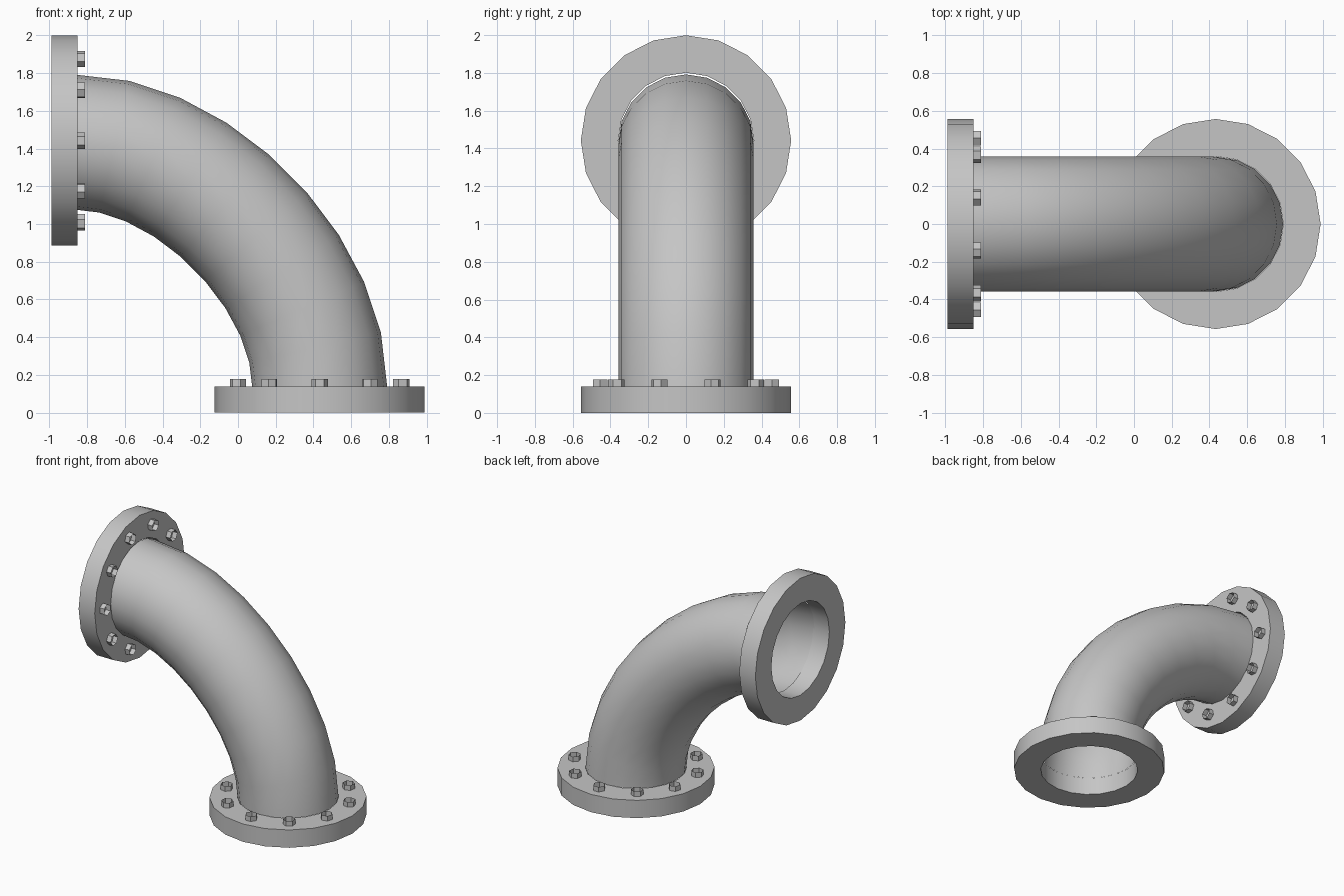
import bpy, bmesh
from math import pi, sin, cos, radians
from mathutils import Matrix, Vector

cube = bpy.data.objects.get("Cube")
if cube:
    bpy.data.objects.remove(cube, do_unlink=True)

steel = bpy.data.materials.new("steel grey")
steel.use_nodes = True
colour = (0.56, 0.56, 0.56, 1)
steel.diffuse_color = colour
steel.node_tree.nodes["Principled BSDF"].inputs["Base Color"].default_value = colour

FLANGE_R, BORE_R, PIPE_R, THICK = 0.557, 0.359, 0.358, 0.139
BOLT_CIRCLE, BOLT_R, BOLT_H = 0.455, 0.044, 0.039
BOTTOM = Matrix.Translation((0.433, 0, 0))
# The upper flange faces +x
TOP = Matrix.Translation((-0.99, 0, 1.442)) @ Matrix.Rotation(pi / 2, 4, 'Y')


def finish(name, bm, smooth=False):
    mesh = bpy.data.meshes.new(name)
    bm.to_mesh(mesh)
    bm.free()
    mesh.materials.append(steel)
    ob = bpy.data.objects.new(name, mesh)
    bpy.context.collection.objects.link(ob)
    if smooth:
        bpy.ops.object.select_all(action='DESELECT')
        ob.select_set(True)
        bpy.context.view_layer.objects.active = ob
        bpy.ops.object.shade_smooth_by_angle(angle=radians(40))


def bridge_rings(bm, rings, closed=False):
    """Skin a list of vertex rings with quads."""
    pairs = list(zip(rings, rings[1:]))
    if closed:
        pairs.append((rings[-1], rings[0]))
    for a, b in pairs:
        n = len(a)
        for i in range(n):
            j = (i + 1) % n
            bm.faces.new((a[i], a[j], b[j], b[i]))
    bmesh.ops.recalc_face_normals(bm, faces=bm.faces)


def flange(name, place):
    # Flat ring with an open bore
    bm = bmesh.new()
    sides = 20
    profile = [(BORE_R, 0), (FLANGE_R, 0), (FLANGE_R, THICK), (BORE_R, THICK)]
    rings = [[bm.verts.new((r * cos(2 * pi * i / sides), r * sin(2 * pi * i / sides), z))
              for i in range(sides)] for r, z in profile]
    bridge_rings(bm, rings, closed=True)
    bm.transform(place)
    finish(name, bm, smooth=True)


def bolts(name, place):
    # Circle of hollow hexagonal nuts, open at the top
    bm = bmesh.new()
    count = 10
    seat = Matrix.Translation((BOLT_CIRCLE, 0, THICK + BOLT_H / 2))
    for i in range(count):
        spin = Matrix.Rotation(pi / 2 + 2 * pi * i / count, 4, 'Z')
        bmesh.ops.create_cone(bm, cap_ends=False, segments=6, radius1=BOLT_R,
                              radius2=BOLT_R, depth=BOLT_H, matrix=place @ spin @ seat)
    finish(name, bm)


def elbow():
    # Quarter bend along a slightly flattened cubic arc, open at both ends
    bm = bmesh.new()
    sides, steps, bend, handle = 20, 9, 1.295, 0.615
    centre = Vector((-0.862, 0, 0.139))
    p0, p1 = Vector((bend, 0, 0)), Vector((bend, 0, handle))
    p2, p3 = Vector((handle, 0, bend)), Vector((0, 0, bend))
    rings = []
    for s in range(steps + 1):
        u = s / steps
        v = 1 - u
        point = centre + p0 * v**3 + p1 * (3 * v * v * u) + p2 * (3 * v * u * u) + p3 * u**3
        along = (p1 - p0) * v * v + (p2 - p1) * (2 * v * u) + (p3 - p2) * u * u
        out = Vector((along.z, 0, -along.x)).normalized()
        rings.append([bm.verts.new(point + out * (PIPE_R * cos(2 * pi * i / sides))
                                   + Vector((0, PIPE_R * sin(2 * pi * i / sides), 0)))
                      for i in range(sides)])
    bridge_rings(bm, rings)
    finish("elbow_pipe", bm, smooth=True)


for label, place in (("lower", BOTTOM), ("upper", TOP)):
    flange(label + "_flange", place)
    bolts(label + "_bolts", place)
elbow()
